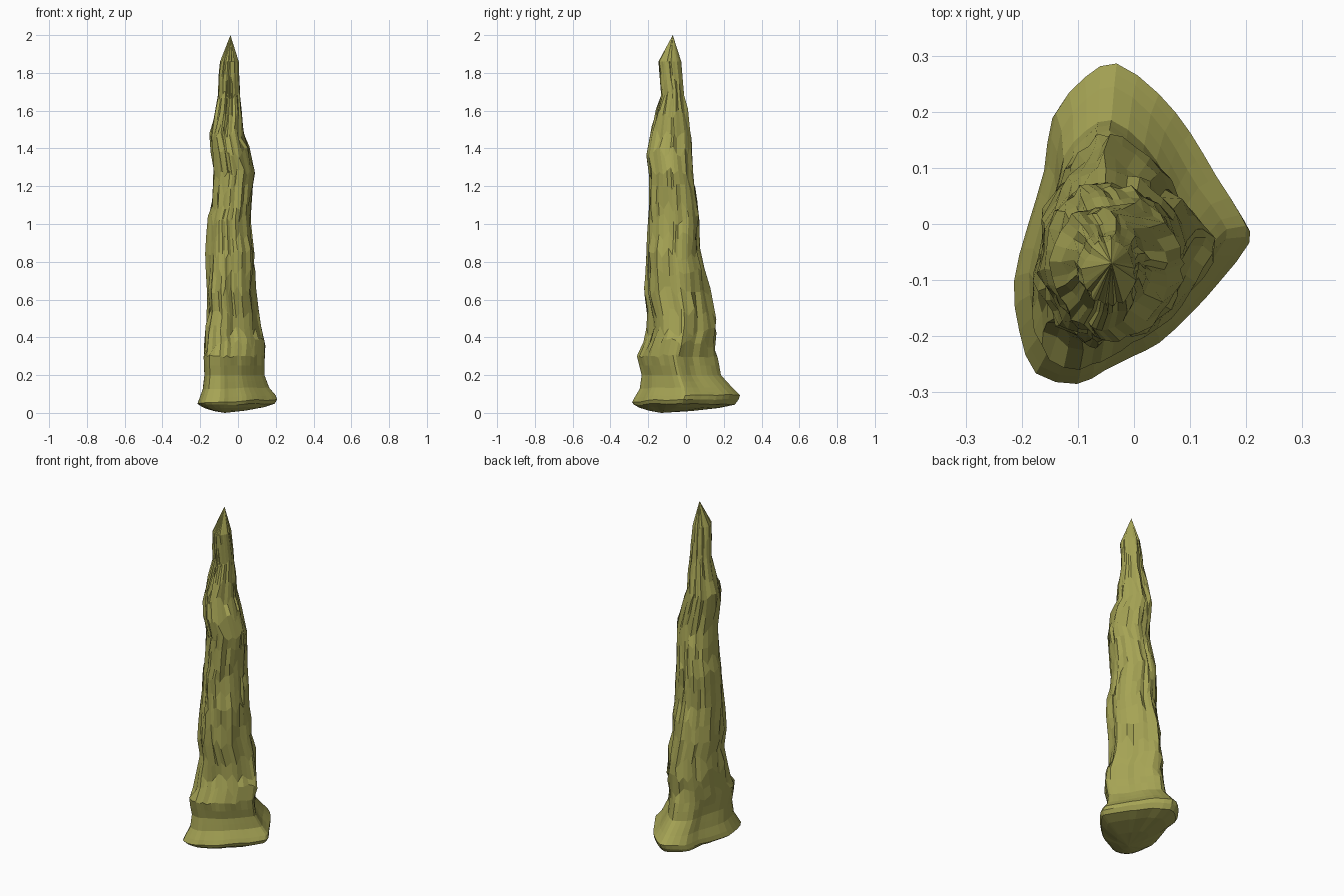
import bpy, bmesh, math, random
from mathutils import Vector, noise

if "Cube" in bpy.data.objects:
    bpy.data.objects.remove(bpy.data.objects["Cube"])

random.seed(4)

stone = bpy.data.materials.new("olive stone")
stone.diffuse_color = (0.38, 0.37, 0.09, 1)
stone.use_nodes = True
stone.node_tree.nodes["Principled BSDF"].inputs["Base Color"].default_value = stone.diffuse_color

# Footprint of the flared foot, seen from above
FOOT = [(-.03, .285), (-.09, .26), (-.145, .195), (-.16, .1), (-.19, 0),
        (-.215, -.1), (-.205, -.19), (-.175, -.265), (-.1, -.284), (-.05, -.26),
        (0, -.235), (.05, -.21), (.11, -.155), (.16, -.1), (.214, -.03),
        (.205, .01), (.16, .08), (.11, .16), (.05, .23)]

# Height, x range, y range
PROFILE = [(.06, -.214, .207, -.285, .278), (.085, -.205, .2, -.272, .286),
           (.13, -.187, .165, -.245, .245), (.2, -.178, .14, -.235, .185),
           (.3, -.182, .142, -.26, .167), (.36, -.18, .145, -.225, .152),
           (.5, -.165, .115, -.2, .168), (.65, -.165, .095, -.222, .13),
           (.82, -.175, .09, -.212, .075), (1.0, -.165, .07, -.203, .073),
           (1.1, -.137, .07, -.196, .06), (1.27, -.13, .09, -.195, .038),
           (1.38, -.145, .06, -.21, .033), (1.48, -.152, .032, -.19, .03),
           (1.68, -.108, .012, -.13, -.01), (1.86, -.095, .004, -.146, -.025)]


def sample(z):
    """Interpolate the silhouette at a height."""
    for a, b in zip(PROFILE, PROFILE[1:]):
        if z <= b[0]:
            t = max(0, (z - a[0]) / (b[0] - a[0]))
            return [p + (q - p) * t for p, q in zip(a[1:], b[1:])]
    return PROFILE[-1][1:]


# Double the footprint resolution along a smooth curve
F = [Vector(p) for p in FOOT]
outline = []
for i in range(len(F)):
    a, b, c, d = (F[(i + k) % len(F)] for k in (-1, 0, 1, 2))
    outline += [b, (b + c) * .5625 - (a + d) * .0625]
N = len(outline)


def section(z):
    """Cross-section: triangular foot turning into a fluted round shaft."""
    x0, x1, y0, y1 = sample(z)
    blend = min(1, max(0, (z - .22) / .65))
    rough = min(1, max(0, (z - .2) / .25))
    pts = []
    for p in outline:
        d = p - Vector((-.01, -.02))
        u = d.normalized()
        r = d.length / .25 * (1 - blend) + blend
        flute = noise.noise(Vector((u.x * 3, u.y * 3, z * 1.2 + 7)))
        r *= 1 + rough * (.12 * flute + random.uniform(-.055, .055))
        # Hollow flank between the back and right toes
        r *= 1 - .1 * min(1, max(0, (z - .08) / .1)) * (1 - blend) * max(0, u.dot(Vector((.75, .66)))) ** 8
        pts.append(u * r)
    lo = [min(p[k] for p in pts) for k in (0, 1)]
    hi = [max(p[k] for p in pts) for k in (0, 1)]
    return [(x0 + (p.x - lo[0]) / (hi[0] - lo[0]) * (x1 - x0),
             y0 + (p.y - lo[1]) / (hi[1] - lo[1]) * (y1 - y0)) for p in pts]


bm = bmesh.new()
heights = [.06, .085, .105, .13, .165, .2, .25, .3, .36, .44, .53, .65, .74, .84, .93,
           1.02, 1.1, 1.18, 1.27, 1.38, 1.48, 1.58, 1.68, 1.77, 1.86]
rings = []


def wave(x, y):
    """Gentle rise and fall of the rim."""
    return .009 * noise.noise(Vector((x * 9, y * 9, 3)))


# Underside: shallow keel, lowest towards the front left
for s, dz in ((.4, .01), (.75, .026), (.95, .043)):
    rings.append([bm.verts.new((-.07 + (x + .07) * s, -.13 + (y + .13) * s,
                                dz + .03 * max(0, x) * s + wave(x, y) * s))
                  for x, y in section(.06)])

# Shaft rings, with staggered heights for broken stone facets
for z in heights:
    low = max(0, 1 - (z - .06) / .15)
    jit = .035 if .3 < z < 1.8 else .012 if z == .3 else 0
    rings.append([bm.verts.new((x, y, z + low * (.05 * x + .04 * max(0, y) + wave(x, y))
                                + random.uniform(-jit, jit)))
                  for x, y in section(z)])
for a, b in zip(rings, rings[1:]):
    for i in range(N):
        j = (i + 1) % N
        bm.faces.new((a[i], a[j], b[j], b[i]))

# Pointed tip and bottom centre
tip = bm.verts.new((-.04, -.07, 2))
foot = bm.verts.new((-.07, -.13, 0))
for i in range(N):
    j = (i + 1) % N
    bm.faces.new((rings[-1][i], rings[-1][j], tip))
    bm.faces.new((rings[0][j], rings[0][i], foot))
bmesh.ops.recalc_face_normals(bm, faces=bm.faces)

# Flat stone facets throughout
for f in bm.faces:
    f.smooth = False

mesh = bpy.data.meshes.new("stone_spire")
bm.to_mesh(mesh)
bm.free()
mesh.materials.append(stone)
spire = bpy.data.objects.new("stone_spire", mesh)
bpy.context.collection.objects.link(spire)
